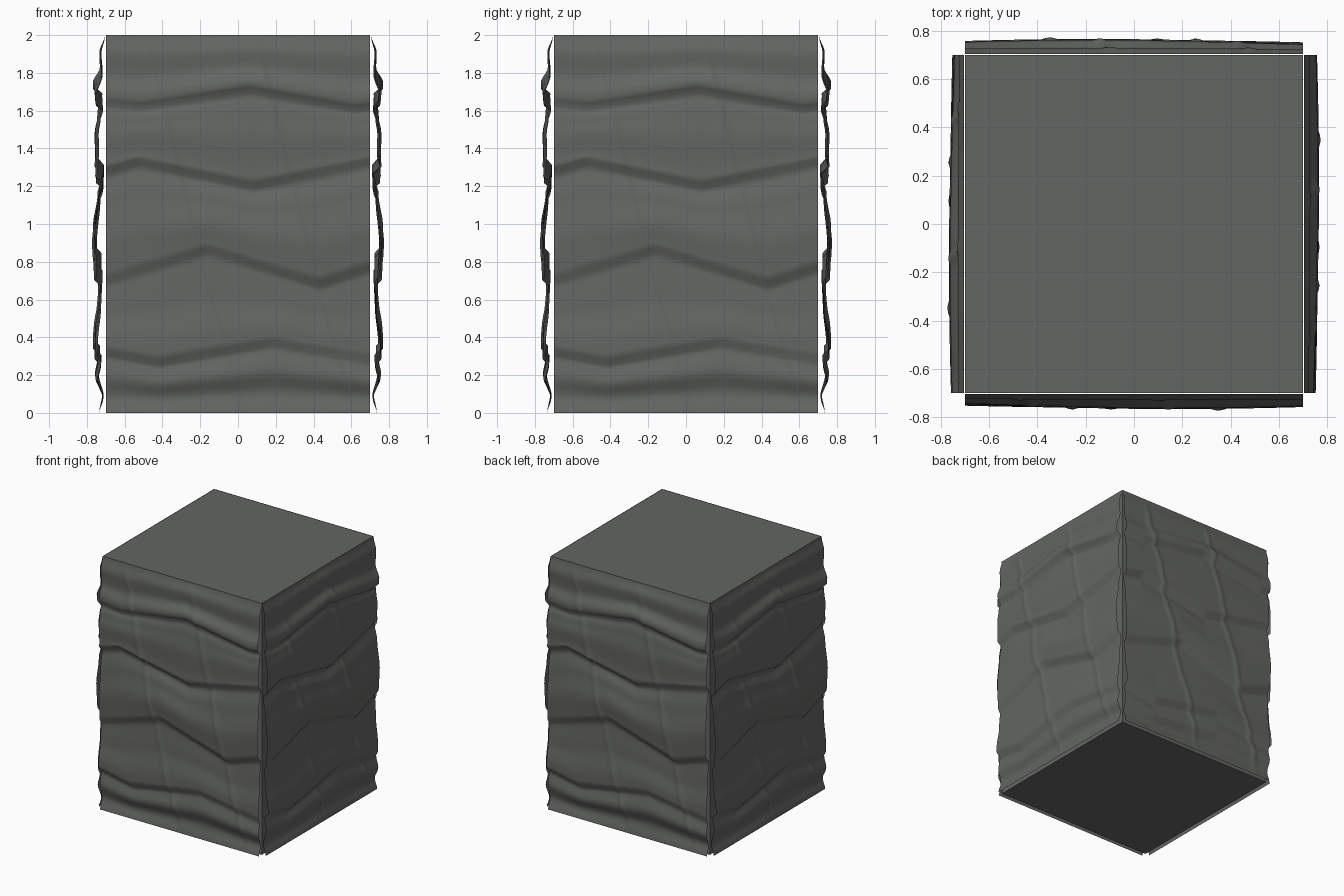
import bpy, bmesh, math
from mathutils import Matrix

if "Cube" in bpy.data.objects:
    bpy.data.objects.remove(bpy.data.objects["Cube"])

W, H = 0.7, 2.0

stone = bpy.data.materials.new("dark grey stone")
stone.diffuse_color = (0.125, 0.132, 0.123, 1)
stone.use_nodes = True
stone.node_tree.nodes["Principled BSDF"].inputs["Base Color"].default_value = stone.diffuse_color

# Ledge lines across a face (x, z), from the top down
LEDGES = [
    [(-.7, 1.64), (-.52, 1.62), (.06, 1.71), (.62, 1.61), (.7, 1.62)],
    [(-.7, 1.28), (-.53, 1.33), (.08, 1.20), (.7, 1.33)],
    [(-.7, .70), (-.16, .865), (.43, .68), (.7, .77)],
    [(-.7, .32), (-.42, .265), (.18, .37), (.7, .28)],
]
# Bulge of each layer (fraction down the layer, depth)
LAYERS = [
    [(0, .003), (.3, .028), (.6, .022), (.88, .058), (1, .054)],
    [(0, .018), (.15, .035), (.5, .05), (.85, .046), (1, .05)],
    [(0, .012), (.25, .038), (.65, .062), (1, .052)],
    [(0, .022), (.4, .032), (.85, .056), (1, .056)],
    [(0, .028), (.35, .048), (.7, .014), (1, .035)],
]
# Faint upright ridges (z, x)
RIDGES = [
    [(0, .02), (.75, -.2), (1.5, -.38), (2, -.5)],
    [(0, .6), (.6, .42), (1.1, .3), (2, .08)],
]


def sample(points, t, smooth=False):
    for (a, p), (b, q) in zip(points, points[1:]):
        if t <= b:
            f = max(0, (t - a) / (b - a))
            if smooth:
                f = f * f * (3 - 2 * f)
            return p + (q - p) * f
    return points[-1][1]


def column(x):
    """Points (depth, z) of one upright strip, from top to bottom."""
    edges = [H] + [sample(l, x) for l in LEDGES] + [0]
    out = []
    rows = 14
    for i, layer in enumerate(LAYERS):
        top = edges[i] - (0.016 if i else 0)
        low = edges[i + 1] + (0.016 if i < 4 else 0)
        for r in range(rows + 1):
            t = r / rows
            z = top + (low - top) * t
            d = sample(layer, t, True)
            swell = 0.8 + 0.27 * math.cos(x * 2 + (i % 2 - .5) * .7)
            # full bulge is kept along the foot and the top rim
            keep = min(1, z / .15, (H - z) / .15)
            d *= 1 + (swell - 1) * keep
            for ridge in RIDGES:
                s = (x - sample(ridge, z)) / .018
                d += .008 * math.exp(-s * s) * keep
            out.append((d, z))
    return out


def rock_face(name, turn):
    bm = bmesh.new()
    n = 84
    grid = []
    for c in range(n + 1):
        x = -W + 2 * W * c / n
        grid.append([bm.verts.new((x, -W - d, z)) for d, z in column(x)])
    for a, b in zip(grid, grid[1:]):
        for r in range(len(a) - 1):
            bm.faces.new((a[r], a[r + 1], b[r + 1], b[r])).smooth = True
    bm.transform(Matrix.Rotation(turn, 4, 'Z'))
    finish(name, bm)


def finish(name, bm):
    mesh = bpy.data.meshes.new(name)
    bm.to_mesh(mesh)
    bm.free()
    mesh.materials.append(stone)
    bpy.context.collection.objects.link(bpy.data.objects.new(name, mesh))


# Four layered rock faces, one per side
for k, side in enumerate(("front", "right", "back", "left")):
    rock_face(side + "_rock_face", k * math.pi / 2)

# Plain block that closes the top and bottom
bm = bmesh.new()
bmesh.ops.create_cube(bm, size=1, matrix=Matrix.Translation((0, 0, H / 2))
                      @ Matrix.Diagonal((2 * W, 2 * W, H, 1)))
finish("core_block", bm)
